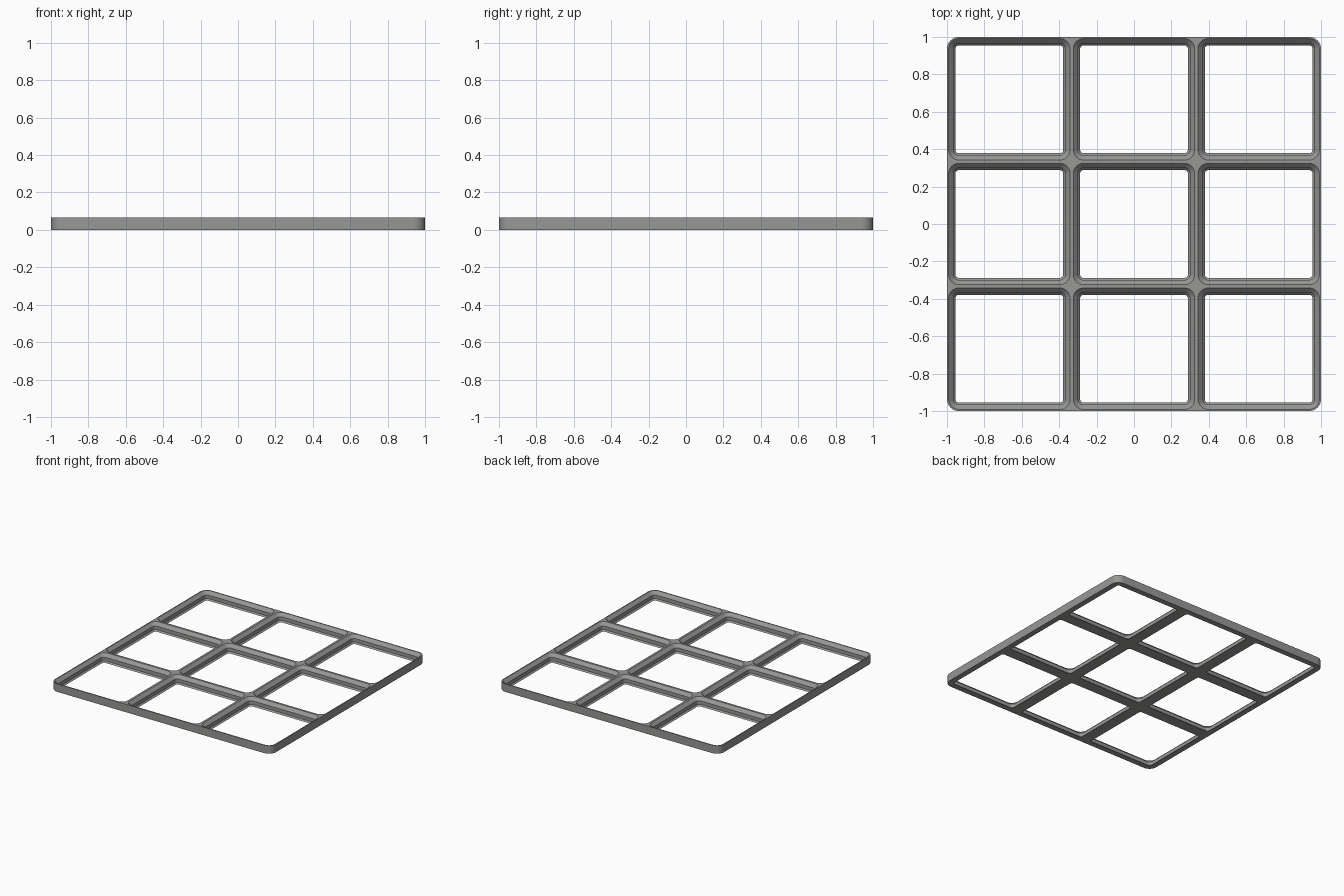
import bpy, bmesh, math

if "Cube" in bpy.data.objects:
    bpy.data.objects.remove(bpy.data.objects["Cube"])

PITCH = 2 / 3          # cell size
MM = PITCH / 42        # working unit
HEIGHT = 4.1 * MM
RADIUS = 4 * MM        # cell corner radius
STEPS = 8              # segments per rounded corner

# Socket profile: (inset from the cell edge, height), ridge top down to the hole
PROFILE = [(0.55 * MM, HEIGHT), (2.15 * MM, 2.5 * MM),
           (2.15 * MM, 0.7 * MM), (2.85 * MM, 0.0)]
CORNERS = [(1, 1), (-1, 1), (-1, -1), (1, -1)]

bm = bmesh.new()
verts = {}


def vert(x, y, z):
    """Shared vertex at a position."""
    key = (round(x, 5), round(y, 5), round(z, 5))
    if key not in verts:
        verts[key] = bm.verts.new(key)
    return verts[key]


def ring(cx, cy, inset, z, rounded):
    """Square loop round a cell; corners not in `rounded` collapse to a point."""
    half = PITCH / 2 - inset
    loop = []
    for i, (sx, sy) in enumerate(CORNERS):
        r = RADIUS - inset if (sx, sy) in rounded else 0
        for s in range(STEPS + 1):
            a = math.radians(90) * (i + s / STEPS)
            loop.append(vert(cx + sx * (half - r) + r * math.cos(a),
                             cy + sy * (half - r) + r * math.sin(a), z))
    return loop


def bridge(a, b, outer_only=False):
    """Faces between two loops, optionally only along the outside of the grid."""
    n = len(a)
    for i in range(n):
        j = (i + 1) % n
        mid = (a[i].co + a[j].co) / 2
        if outer_only and max(abs(mid.x), abs(mid.y)) < 0.9:
            continue
        face = list(dict.fromkeys([a[i], a[j], b[j], b[i]]))
        if len(face) > 2:
            bm.faces.new(face)


for ix in (-1, 0, 1):
    for iy in (-1, 0, 1):
        cx, cy = ix * PITCH, iy * PITCH
        # Only the four outside corners of the whole grid are rounded
        outside = [(ix, iy)]
        top = ring(cx, cy, 0, HEIGHT, outside)
        bottom = ring(cx, cy, 0, 0, outside)
        loops = [top] + [ring(cx, cy, d, z, CORNERS) for d, z in PROFILE] + [bottom]
        for a, b in zip(loops, loops[1:]):
            bridge(a, b)
        bridge(bottom, top, outer_only=True)

bmesh.ops.recalc_face_normals(bm, faces=bm.faces)
mesh = bpy.data.meshes.new("grid_baseplate")
bm.to_mesh(mesh)
bm.free()

grey = bpy.data.materials.new("plain grey")
grey.diffuse_color = (0.31, 0.31, 0.305, 1)
grey.use_nodes = True
grey.node_tree.nodes["Principled BSDF"].inputs["Base Color"].default_value = grey.diffuse_color
mesh.materials.append(grey)

plate = bpy.data.objects.new("grid_baseplate", mesh)
bpy.context.collection.objects.link(plate)
bpy.context.view_layer.objects.active = plate
plate.select_set(True)
bpy.ops.object.shade_smooth_by_angle(angle=math.radians(30))
